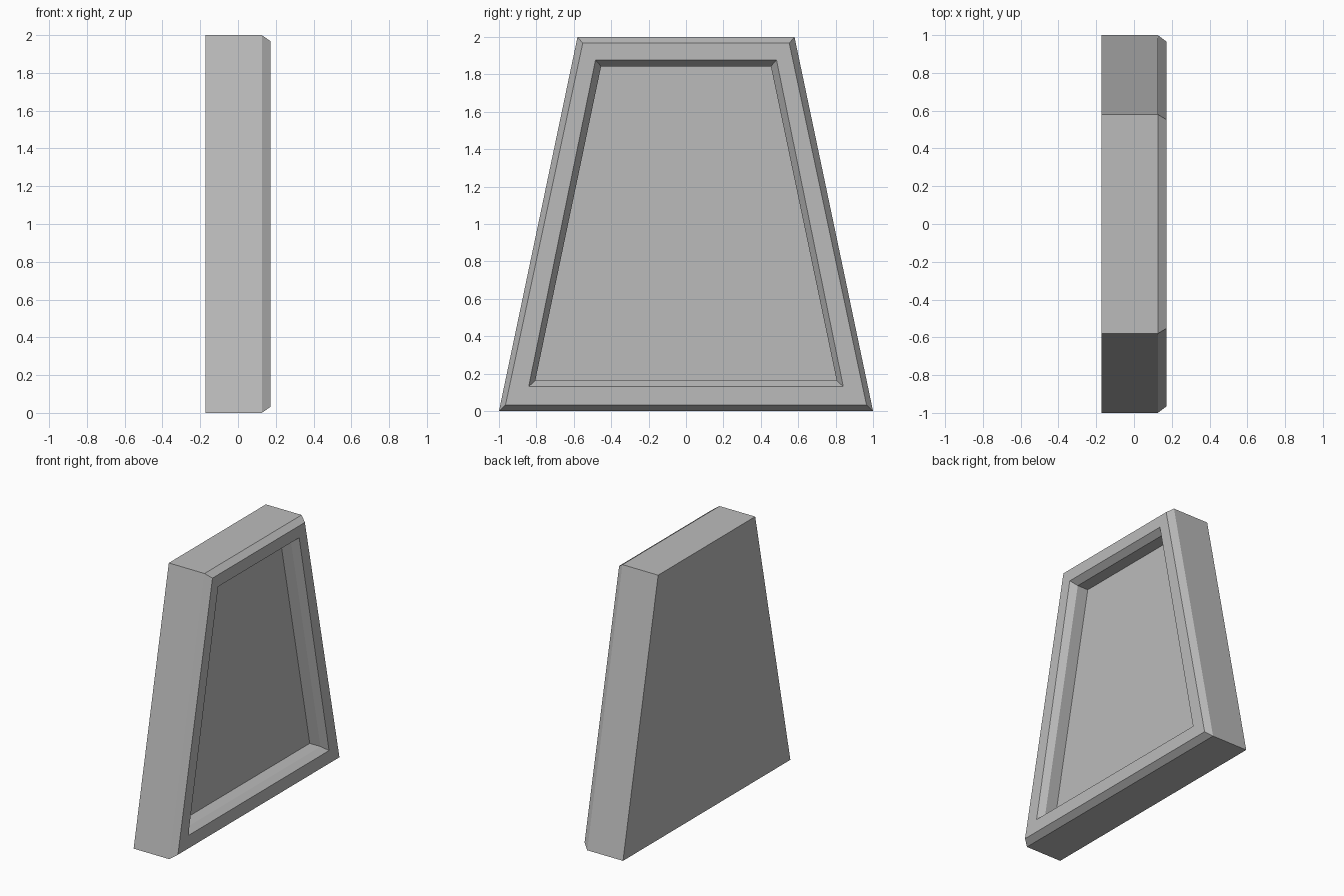
import bpy
import bmesh

cube = bpy.data.objects.get("Cube")
if cube:
    bpy.data.objects.remove(cube, do_unlink=True)

# Plain grey material
grey = bpy.data.materials.new("plain grey")
grey.use_nodes = True
colour = (0.5, 0.5, 0.5, 1)
grey.diffuse_color = colour
grey.node_tree.nodes["Principled BSDF"].inputs["Base Color"].default_value = colour

# Trapezoid sections from the back to the recess floor:
# depth x, half width at bottom, half width at top, bottom z, top z
sections = [
    (-0.173, 1.0, 0.58, 0.0, 2.0),       # back
    (0.126, 1.0, 0.58, 0.0, 2.0),        # outer wall
    (0.173, 0.965, 0.552, 0.033, 1.967),   # outer chamfer
    (0.173, 0.841, 0.484, 0.131, 1.877),   # flat rim
    (0.126, 0.806, 0.454, 0.162, 1.843),   # inner chamfer
    (0.036, 0.806, 0.454, 0.162, 1.843),   # recess wall
]

bm = bmesh.new()
rings = []
for x, wide, narrow, low, high in sections:
    corners = [(-wide, low), (wide, low), (narrow, high), (-narrow, high)]
    rings.append([bm.verts.new((x, y, z)) for y, z in corners])

# Sides, then the back and the recess floor
for a, b in zip(rings, rings[1:]):
    for i in range(4):
        j = (i + 1) % 4
        bm.faces.new((a[i], a[j], b[j], b[i]))
bm.faces.new(rings[0][::-1])
bm.faces.new(rings[-1])
bmesh.ops.recalc_face_normals(bm, faces=bm.faces)

mesh = bpy.data.meshes.new("recessed_panel")
bm.to_mesh(mesh)
bm.free()
mesh.materials.append(grey)
panel = bpy.data.objects.new("recessed_panel", mesh)
bpy.context.collection.objects.link(panel)
